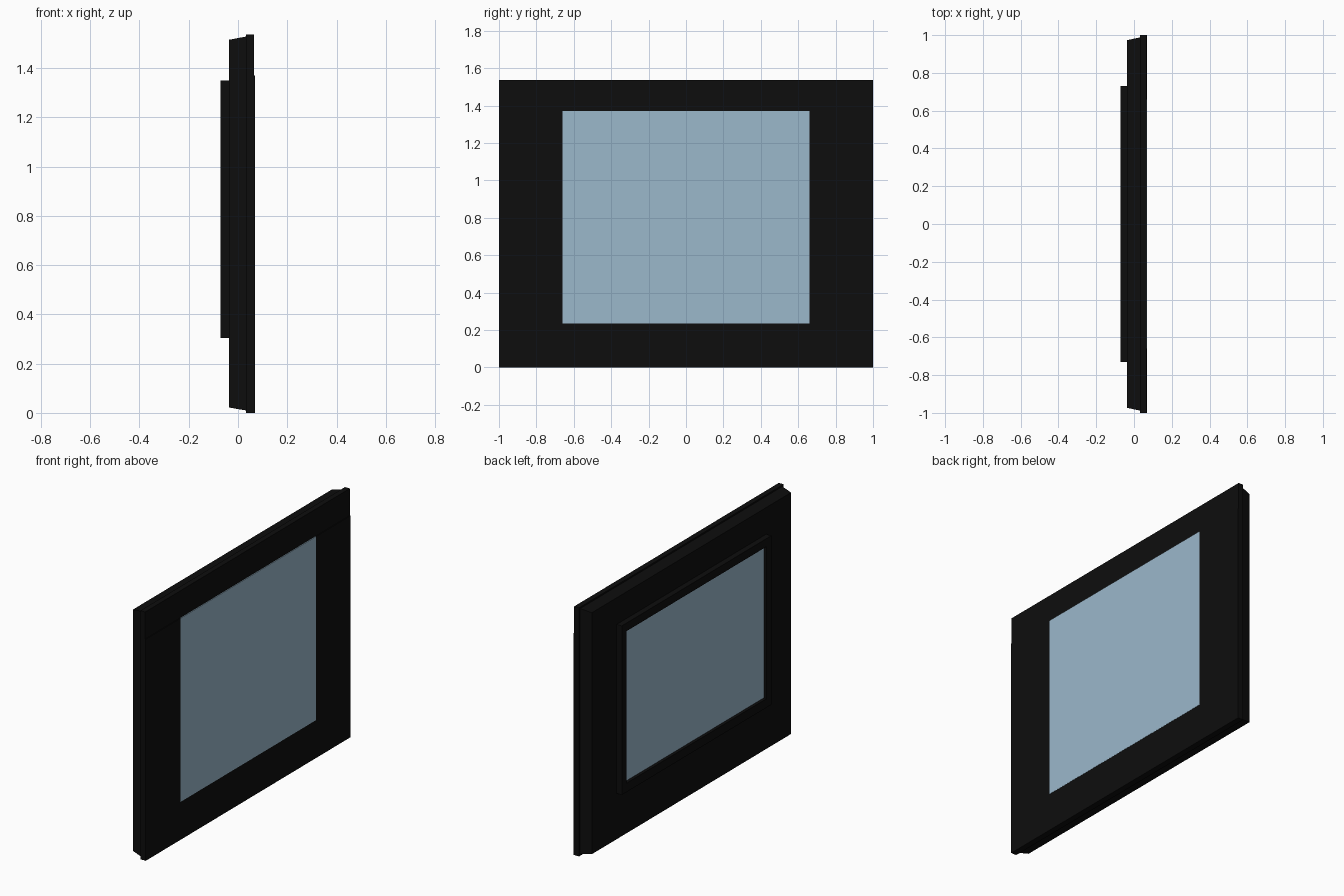
import bpy, bmesh

if "Cube" in bpy.data.objects:
    bpy.data.objects.remove(bpy.data.objects["Cube"])

def material(name, rgb):
    m = bpy.data.materials.new(name)
    m.diffuse_color = (*rgb, 1)
    m.use_nodes = True
    m.node_tree.nodes["Principled BSDF"].inputs["Base Color"].default_value = m.diffuse_color
    return m

BLACK = material("frame_black", (0.004, 0.004, 0.004))
GLASS = material("pale_blue_glass", (0.33, 0.48, 0.6))

def make_object(name, bm, mat):
    bmesh.ops.recalc_face_normals(bm, faces=bm.faces)
    me = bpy.data.meshes.new(name)
    bm.to_mesh(me)
    bm.free()
    ob = bpy.data.objects.new(name, me)
    me.materials.append(mat)
    bpy.context.collection.objects.link(ob)
    return ob

def box(name, x0, x1, y0, y1, z0, z1, mat):
    bm = bmesh.new()
    bmesh.ops.create_cube(bm, size=1)
    for v in bm.verts:
        v.co.x = x0 if v.co.x < 0 else x1
        v.co.y = y0 if v.co.y < 0 else y1
        v.co.z = z0 if v.co.z < 0 else z1
    return make_object(name, bm, mat)

def rect_loft(name, rings, mat):
    """Closed loop of rectangles (x, half width, bottom, top) around the opening."""
    bm = bmesh.new()
    loops = [[bm.verts.new((x, sy * w, z)) for sy, z in
              ((-1, b), (1, b), (1, t), (-1, t))] for x, w, b, t in rings]
    for a, b in zip(loops, loops[1:] + loops[:1]):
        for i in range(4):
            j = (i + 1) % 4
            bm.faces.new((a[i], a[j], b[j], b[i]))
    return make_object(name, bm, mat)

# Frame body: front rim, step, tapered sides and raised lip at the back
rect_loft("frame", [
    (0.065, 0.66, 0.235, 1.37),
    (0.065, 1.0, 0.0, 1.537),
    (0.032, 1.0, 0.0, 1.537),
    (0.032, 0.988, 0.01, 1.528),
    (-0.037, 0.973, 0.022, 1.515),
    (-0.037, 0.73, 0.305, 1.35),
    (-0.072, 0.73, 0.305, 1.35),
    (-0.072, 0.685, 0.36, 1.30),
    (-0.052, 0.685, 0.36, 1.30),
    (-0.052, 0.66, 0.38, 1.28),
], BLACK)

# Thin front trim on the two sides and the bottom
for name, s in (("left_trim", -1), ("right_trim", 1)):
    y0, y1 = sorted((s * 0.66, s * 1.0))
    box(name, 0.064, 0.069, y0, y1, 0.0, 1.37, BLACK)
box("bottom_trim", 0.064, 0.069, -0.66, 0.66, 0.0, 0.235, BLACK)

# Glass: front pane flush with the trim, back pane recessed in the lip
box("front_glass", 0.055, 0.07, -0.66, 0.66, 0.235, 1.37, GLASS)
box("back_glass", -0.053, -0.045, -0.685, 0.685, 0.36, 1.30, GLASS)
